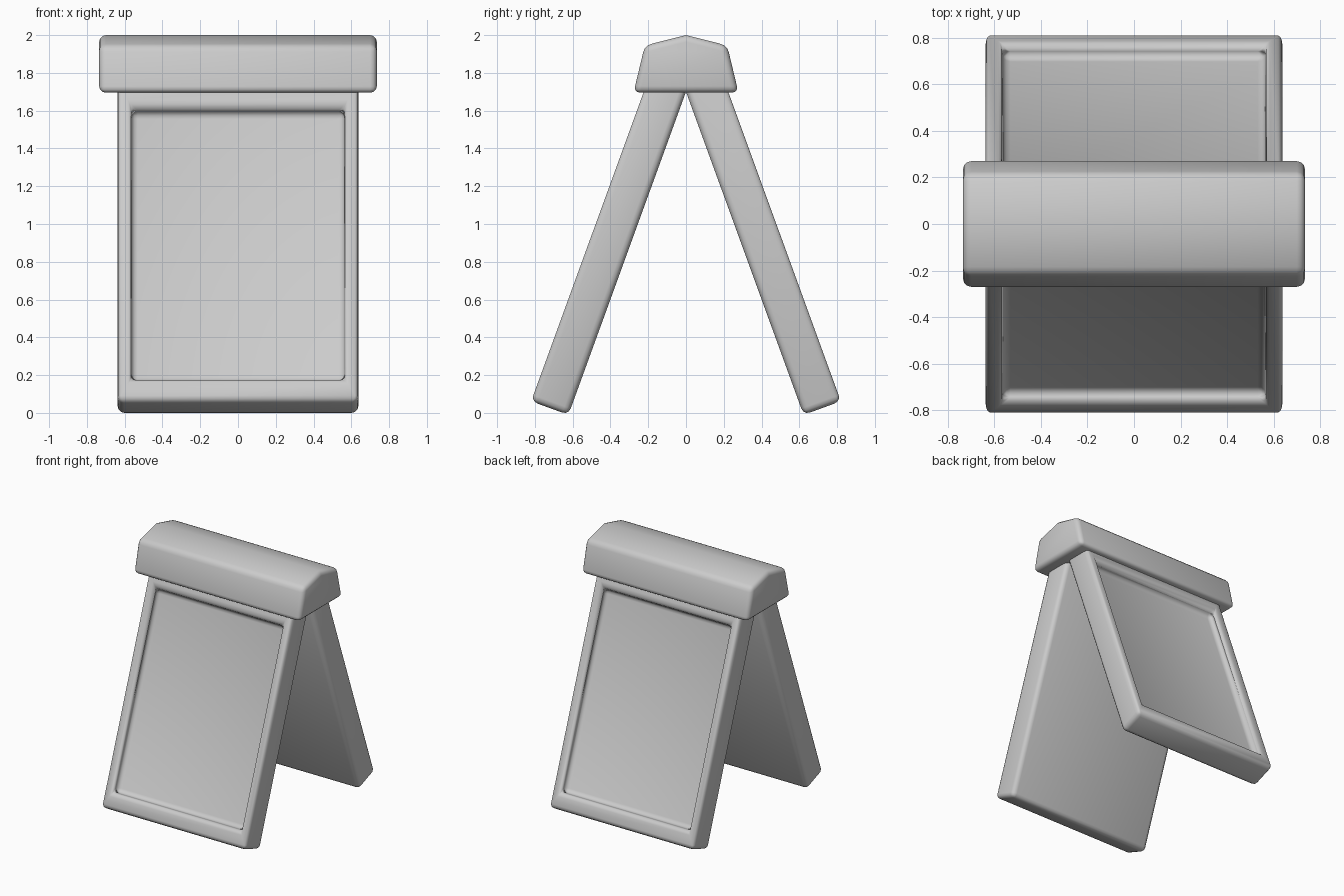
import bpy
import bmesh
from math import radians
from mathutils import Matrix, Vector

cube = bpy.data.objects.get("Cube")
if cube:
    bpy.data.objects.remove(cube, do_unlink=True)

grey = bpy.data.materials.new("plain_grey")
grey.use_nodes = True
grey.diffuse_color = (0.6, 0.6, 0.6, 1)
grey.node_tree.nodes["Principled BSDF"].inputs["Base Color"].default_value = (0.6, 0.6, 0.6, 1)


def finish(bm, name, radius):
    """Turn a bmesh into a smooth object with rounded edges."""
    bmesh.ops.recalc_face_normals(bm, faces=bm.faces)
    mesh = bpy.data.meshes.new(name)
    bm.to_mesh(mesh)
    bm.free()
    mesh.materials.append(grey)
    mesh.shade_smooth()
    obj = bpy.data.objects.new(name, mesh)
    bpy.context.collection.objects.link(obj)
    bevel = obj.modifiers.new("rounded_edges", "BEVEL")
    bevel.width = radius
    bevel.segments = 3
    bevel.limit_method = "ANGLE"
    bevel.angle_limit = radians(35)
    return obj


def board(name, turn):
    """Leaning board with a recessed panel on its outer face."""
    half, thick, top, bottom = 0.637, 0.21, 0.04, -1.82
    bm = bmesh.new()
    bmesh.ops.create_cube(bm, size=1)
    bmesh.ops.scale(bm, vec=(2 * half, thick, top - bottom), verts=bm.verts)
    bmesh.ops.translate(bm, vec=(0, -thick / 2, (top + bottom) / 2), verts=bm.verts)
    # Frame opening, sunk into the board
    outer = min(bm.faces, key=lambda f: f.calc_center_median().y)
    bmesh.ops.inset_individual(bm, faces=[outer], thickness=0.1)
    for v in outer.verts:
        v.co.z = -0.17 if v.co.z > -0.9 else -1.69
    hole = bmesh.ops.extrude_discrete_faces(bm, faces=[outer])["faces"][0]
    bmesh.ops.translate(bm, vec=(0, 0.07, 0), verts=hole.verts)
    # Lean from the hinge, then face front or back
    place = (Matrix.Rotation(radians(turn), 4, "Z")
             @ Matrix.Translation((0, 0, 1.7))
             @ Matrix.Rotation(radians(-20), 4, "X"))
    bmesh.ops.transform(bm, matrix=place, verts=bm.verts)
    return finish(bm, name, 0.035)


board("front_board", 0)
board("back_board", 180)

# Ridged cap: end profile swept along x
half_profile = [(0.278, 1.695), (0.218, 1.945)]
profile = half_profile + [(0, 2.0)] + [(-y, z) for y, z in reversed(half_profile)]
bm = bmesh.new()
end = bm.faces.new([bm.verts.new((-0.735, y, z)) for y, z in profile])
swept = bmesh.ops.extrude_face_region(bm, geom=[end])["geom"]
bmesh.ops.translate(bm, vec=Vector((1.47, 0, 0)),
                    verts=[g for g in swept if isinstance(g, bmesh.types.BMVert)])
finish(bm, "ridged_cap", 0.035)
